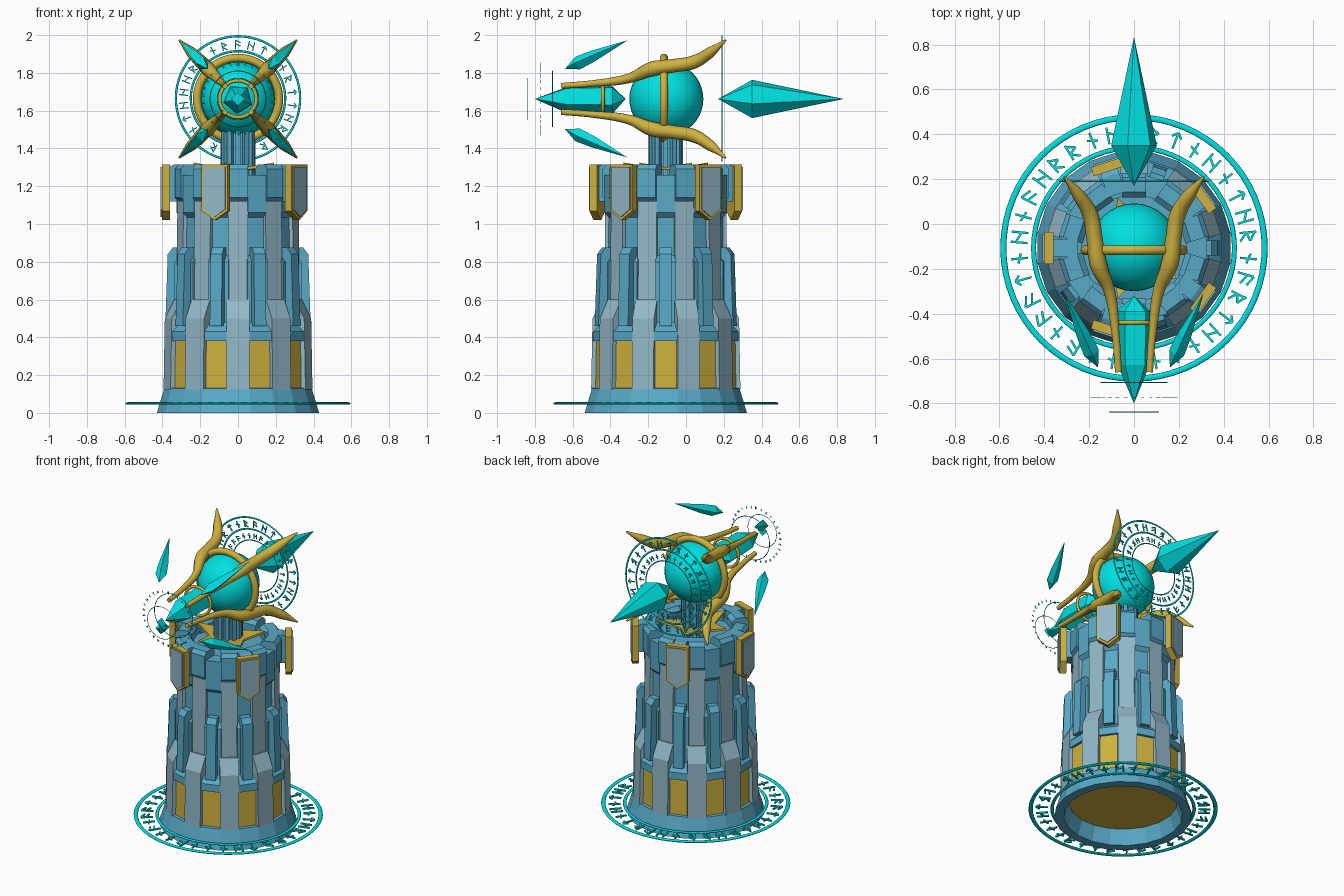
import bpy, bmesh, math, random
from math import pi, sin, cos, radians
from mathutils import Vector, Matrix

if "Cube" in bpy.data.objects:
    bpy.data.objects.remove(bpy.data.objects["Cube"])

random.seed(4)
YC, ZC = -0.107, 1.662            # tower axis, weapon axis height


def mat(name, c):
    m = bpy.data.materials.new(name)
    m.diffuse_color = (*c, 1)
    m.use_nodes = True
    m.node_tree.nodes["Principled BSDF"].inputs["Base Color"].default_value = m.diffuse_color
    return m


BLUE = mat("blue_stone", (0.10, 0.40, 0.58))
PALE = mat("pale_stone", (0.29, 0.48, 0.58))
GOLD = mat("gold", (0.62, 0.44, 0.05))
CYAN = mat("cyan_crystal", (0.0, 0.75, 0.76))


def finish(bm, name, m, world=Matrix()):
    bmesh.ops.remove_doubles(bm, verts=bm.verts, dist=1e-5)
    bmesh.ops.recalc_face_normals(bm, faces=bm.faces)
    me = bpy.data.meshes.new(name)
    bm.to_mesh(me)
    bm.free()
    o = bpy.data.objects.new(name, me)
    bpy.context.collection.objects.link(o)
    me.materials.append(m)
    o.matrix_world = world
    return o


TOWER = Matrix.Translation((0, YC, 0))


def lathe(name, prof, n, m, world=TOWER, phase=0.0, closed=False):
    """Revolve (radius, height) points in n flat sides."""
    bm = bmesh.new()
    rows = [[bm.verts.new((r * cos(phase + 2 * pi * i / n), r * sin(phase + 2 * pi * i / n), z))
             for i in range(n)] for r, z in prof]
    pairs = list(zip(rows, rows[1:])) + ([(rows[-1], rows[0])] if closed else [])
    for a, b in pairs:
        for i in range(n):
            bm.faces.new((a[i], a[(i + 1) % n], b[(i + 1) % n], b[i]))
    bmesh.ops.dissolve_degenerate(bm, edges=bm.edges, dist=1e-6)
    return finish(bm, name, m, world)


def extrude(bm, pts, off):
    a = [bm.verts.new(p) for p in pts]
    b = [bm.verts.new(Vector(p) + Vector(off)) for p in pts]
    bm.faces.new(a)
    bm.faces.new(b[::-1])
    for i in range(len(a)):
        j = (i + 1) % len(a)
        bm.faces.new((a[i], b[i], b[j], a[j]))
    return a + b


def blocks(name, prof, width, angles, m):
    """Side profile (radius, z) given a width and repeated round the tower."""
    bm = bmesh.new()
    for d in angles:
        vs = extrude(bm, [(r, -width / 2, z) for r, z in prof], (0, width, 0))
        bmesh.ops.rotate(bm, verts=vs, cent=(0, 0, 0), matrix=Matrix.Rotation(radians(d), 3, 'Z'))
    return finish(bm, name, m, TOWER)


def plates(name, prof, r0, r1, angles, m):
    """Front outline (across, z) given a depth r0..r1 and repeated round the tower."""
    bm = bmesh.new()
    for d in angles:
        vs = extrude(bm, [(r0, t, z) for t, z in prof], (r1 - r0, 0, 0))
        bmesh.ops.rotate(bm, verts=vs, cent=(0, 0, 0), matrix=Matrix.Rotation(radians(d), 3, 'Z'))
    return finish(bm, name, m, TOWER)


def ring(name, R, r, loc, m, upright=True, minor=8):
    bpy.ops.mesh.primitive_torus_add(major_radius=R, minor_radius=r, major_segments=64,
                                     minor_segments=minor, location=loc,
                                     rotation=(pi / 2 if upright else 0, 0, 0))
    o = bpy.context.object
    o.name = name
    o.data.materials.append(m)
    bpy.ops.object.shade_smooth()
    return o


# Abstract stroke patterns, (across, up) in 0..1
MARKS = [((0, 0, 0, 1), (0, 1, .6, .7), (0, .6, .6, .3)),
         ((0, 0, 0, 1), (.6, 0, .6, 1), (0, .7, .6, .4)),
         ((.3, 0, .3, 1), (0, .6, .6, .4)),
         ((.3, 0, .3, 1), (.3, 1, 0, .7), (.3, 1, .6, .7)),
         ((0, 0, 0, 1), (0, .9, .5, .6), (.5, .6, 0, .4), (0, .4, .5, 0))]


def marks(name, n, r0, r1, w, depth, world):
    bm = bmesh.new()
    h = r1 - r0
    for i in range(n):
        ang = Matrix.Rotation(2 * pi * i / n, 3, 'Z')
        for x0, y0, x1, y1 in random.choice(MARKS):
            a = Vector(((x0 - .3) * h, r0 + y0 * h, -depth / 2))
            b = Vector(((x1 - .3) * h, r0 + y1 * h, -depth / 2))
            s = (b - a).cross(Vector((0, 0, 1))).normalized() * w / 2
            extrude(bm, [ang @ p for p in (a - s, a + s, b + s, b - s)], (0, 0, depth))
    # no welding between strokes, so each stays a separate bar
    return finish(bm, name, CYAN, world)


PIER = [18 + 36 * k for k in range(10)]      # pier directions, one facing front
BAY = [36 * k for k in range(10)]            # bays between piers
SHIELD = [36 + 72 * k for k in range(5)]

# Tower base, core and underside
lathe("base_skirt", [(.435, 0), (.395, .13), (.33, .14), (.36, .05), (.375, 0)], 20, BLUE,
      phase=radians(9), closed=True)
lathe("underside_disc", [(0, .10), (.355, .10), (.355, .12), (0, .12)], 20, GOLD, phase=radians(9))
lathe("tower_shaft", [(.355, .13), (.355, .40), (.312, .50), (.305, 1.24), (0, 1.24)], 20, BLUE,
      phase=radians(9))

# Lower storey
blocks("lower_piers", [(.30, .125), (.395, .125), (.388, .50), (.335, .60), (.30, .60)], .12, PIER, PALE)
blocks("gold_panels", [(.30, .13), (.372, .13), (.368, .385), (.30, .385)], .125, BAY, GOLD)
blocks("panel_lintels", [(.30, .38), (.385, .38), (.385, .43), (.335, .48), (.30, .48)], .13, BAY, BLUE)

# Shaft strips and buttresses
blocks("shaft_strips", [(.29, .55), (.327, .55), (.32, 1.12), (.29, 1.15)], .105, PIER, PALE)
blocks("buttresses", [(.29, .46), (.385, .46), (.372, .84), (.345, .875), (.29, .875)], .065, BAY, BLUE)
blocks("buttress_backs", [(.29, .46), (.335, .46), (.335, .80), (.30, .84)], .11, BAY, BLUE)

# Battlements
blocks("merlons", [(.29, 1.10), (.335, 1.14), (.335, 1.29), (.315, 1.315), (.25, 1.315), (.225, 1.29),
                   (.225, 1.20), (.27, 1.20)], .105, PIER, BLUE)
blocks("parapet_lows", [(.29, 1.02), (.325, 1.06), (.325, 1.26), (.235, 1.26), (.235, 1.2), (.28, 1.2)],
       .10, BAY, BLUE)
blocks("shield_mounts", [(.25, 1.12), (.37, 1.12), (.37, 1.30), (.34, 1.315), (.25, 1.315)], .08, SHIELD, BLUE)

# Shields
plates("shield_frames", [(-.072, 1.315), (.072, 1.315), (.072, 1.07), (0, 1.02), (-.072, 1.07)],
       .36, .402, SHIELD, GOLD)
plates("shield_faces", [(-.06, 1.303), (.06, 1.303), (.06, 1.078), (0, 1.036), (-.06, 1.078)],
       .39, .409, SHIELD, PALE)

# Star collar and ribbed column under the orb
bm = bmesh.new()
extrude(bm, [((.235 if i % 2 else .12) * cos(radians(36 * i)), (.235 if i % 2 else .12) * sin(radians(36 * i)),
              1.31 if i % 2 else 1.285) for i in range(10)], (0, 0, .015))
bmesh.ops.triangulate(bm, faces=[f for f in bm.faces if len(f.verts) > 4])
finish(bm, "star_collar", GOLD, TOWER)
lathe("column_core", [(.07, 1.24), (.07, 1.5)], 20, BLUE)
blocks("column_ribs", [(.055, 1.24), (.092, 1.24), (.092, 1.52), (.055, 1.52)], .026,
       [30 * k for k in range(12)], BLUE)

# Orb and its gold rings
bpy.ops.mesh.primitive_uv_sphere_add(segments=32, ring_count=20, radius=.196, location=(0, YC + .003, ZC))
orb = bpy.context.object
orb.name = "orb"
orb.data.materials.append(CYAN)
bpy.ops.object.shade_smooth()
ring("orb_band", .217, .022, (0, -.117, ZC), GOLD, minor=10)
ring("front_band", .097, .010, (0, -.44, ZC), GOLD)

# Four curved prongs and four floating shards on the diagonals
PRONG = [(.098, -.66, .45), (.115, -.50, .5), (.155, -.30, .75), (.225, -.18, 1.15),
         (.25, -.06, 1.05), (.275, .04, 1.05), (.35, .13, .85), (.44, .21, .15)]
for k, (sx, sz) in enumerate([(1, 1), (-1, 1), (-1, -1), (1, -1)]):
    cu = bpy.data.curves.new("prong", 'CURVE')
    cu.dimensions = '3D'
    cu.bevel_depth = .034
    cu.bevel_resolution = 2
    cu.resolution_u = 5
    cu.use_fill_caps = True
    sp = cu.splines.new('BEZIER')
    sp.bezier_points.add(len(PRONG) - 1)
    q = math.sqrt(.5)
    for p, (r, y, t) in zip(sp.bezier_points, PRONG):
        p.co = (sx * r * q, y, ZC + sz * r * q)
        p.radius = t
        p.handle_left_type = p.handle_right_type = 'AUTO'
    o = bpy.data.objects.new(f"prong_{k + 1}", cu)
    bpy.context.collection.objects.link(o)
    cu.materials.append(GOLD)
    a = Vector((sx * .16, -.64, ZC + sz * .16))
    b = Vector((sx * .31, -.31, ZC + sz * .31))
    L = (b - a).length
    lathe(f"shard_{k + 1}", [(0, 0), (.036, .2 * L), (.03, .45 * L), (0, L)], 4, CYAN,
          Matrix.Translation(a) @ (b - a).to_track_quat('Z', 'Y').to_matrix().to_4x4())

# Front and rear crystals
AXIS = Matrix.Translation((0, 0, ZC)) @ Matrix.Rotation(-pi / 2, 4, 'X')
lathe("front_crystal", [(0, -.80), (.075, -.63), (.08, -.39), (0, -.32)], 5, CYAN, AXIS, phase=.4)
lathe("rear_crystal", [(0, .17), (.105, .35), (0, .835)], 6, CYAN, AXIS, phase=.25)


def facing(y):
    return Matrix.Translation((0, y, ZC)) @ Matrix.Rotation(pi / 2, 4, 'X')


# Thin floating circles at the muzzle
ring("muzzle_circle_inner", .11, .002, (0, -.838, ZC), CYAN, minor=4)
ring("muzzle_circle_outer", .148, .0025, (0, -.707, ZC), CYAN, minor=4)
marks("muzzle_marks", 30, .175, .193, .003, .002, facing(-.772))
lathe("muzzle_gem", [(0, -.839), (.035, -.838), (0, -.837)], 4, CYAN, AXIS)

# Rear circle
for nm, R, r in (("rear_circle_outer", .329, .006), ("rear_circle_mid", .25, .006),
                 ("rear_circle_inner", .175, .004)):
    o = ring(nm, R, r, (0, .19, ZC + .003), CYAN, minor=6)
    o.scale.z = .6
marks("rear_marks_outer", 26, .265, .312, .006, .006, facing(.19))
marks("rear_marks_inner", 28, .190, .225, .005, .005, facing(.19))

# Ground circle
ring("ground_circle_outer", .583, .0135, (0, YC, .05), CYAN, False).scale.z = .5
ring("ground_circle_inner", .448, .011, (0, YC, .05), CYAN, False).scale.z = .5
marks("ground_marks", 34, .475, .55, .01, .01, Matrix.Translation((0, YC, .05)))
